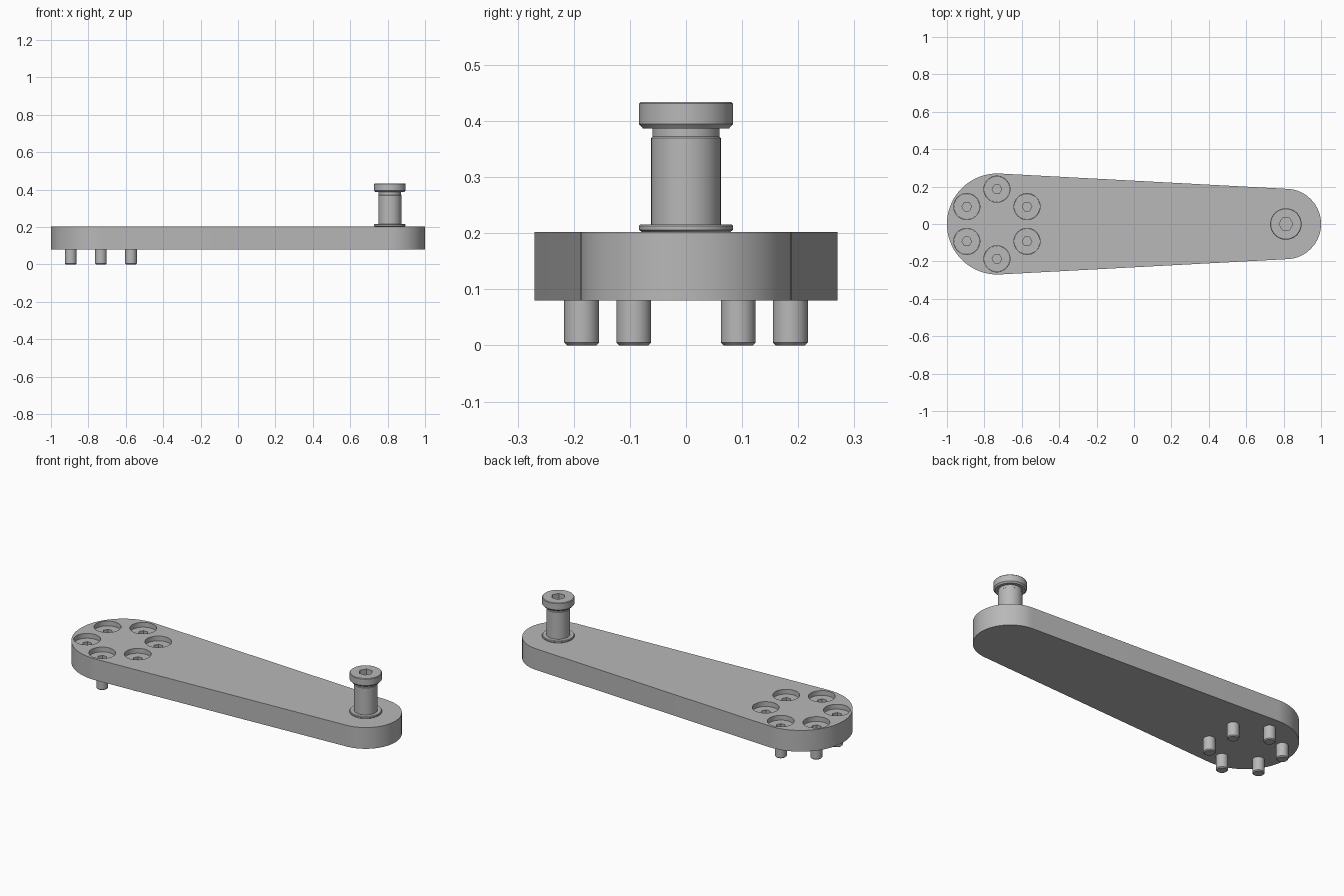
import bpy, bmesh, math
from mathutils import Vector

cube = bpy.data.objects.get("Cube")
if cube:
    bpy.data.objects.remove(cube, do_unlink=True)

steel = bpy.data.materials.new("grey_steel")
steel.use_nodes = True
GREY = (0.48, 0.48, 0.48, 1)
steel.diffuse_color = GREY
steel.node_tree.nodes["Principled BSDF"].inputs["Base Color"].default_value = GREY

HUB_X, HUB_R = -0.73, 0.27
TIP_X, TIP_R = 0.812, 0.188
BOTTOM, TOP = 0.08, 0.202
BOLT_RING, POCKET_R, POCKET_FLOOR = 0.186, 0.07, 0.175


def finish(name, bm):
    bmesh.ops.recalc_face_normals(bm, faces=bm.faces)
    mesh = bpy.data.meshes.new(name)
    bm.to_mesh(mesh)
    bm.free()
    mesh.materials.append(steel)
    ob = bpy.data.objects.new(name, mesh)
    bpy.context.collection.objects.link(ob)
    return ob


def prism(name, outline, z0, z1):
    bm = bmesh.new()
    face = bm.faces.new([bm.verts.new((x, y, z0)) for x, y in outline])
    top = bmesh.ops.extrude_face_region(bm, geom=[face])["geom"]
    bmesh.ops.translate(bm, vec=(0, 0, z1 - z0),
                        verts=[v for v in top if isinstance(v, bmesh.types.BMVert)])
    return finish(name, bm)


def arc(cx, cy, r, start, end, steps):
    return [(cx + r * math.cos(start + (end - start) * i / steps),
             cy + r * math.sin(start + (end - start) * i / steps)) for i in range(steps + 1)]


def ring(cx, cy, r, sides):
    return arc(cx, cy, r, 0, math.tau, sides)[:-1]


def lathe(name, profile, cx, cy, sides=48):
    """Closed solid of revolution from (radius, height) points, bottom to top."""
    bm = bmesh.new()
    loops = [[bm.verts.new((x, y, z)) for x, y in ring(cx, cy, r, sides)] for r, z in profile]
    for a, b in zip(loops, loops[1:]):
        for i in range(sides):
            j = (i + 1) % sides
            bm.faces.new((a[i], a[j], b[j], b[i]))
    bm.faces.new(loops[0])
    bm.faces.new(loops[-1])
    return finish(name, bm)


def cut(ob, cutter):
    mod = ob.modifiers.new("cut", 'BOOLEAN')
    mod.operation, mod.solver, mod.object = 'DIFFERENCE', 'EXACT', cutter
    bpy.context.view_layer.objects.active = ob
    bpy.ops.object.modifier_apply(modifier=mod.name)
    bpy.data.objects.remove(cutter, do_unlink=True)


def smooth(ob):
    bpy.ops.object.select_all(action='DESELECT')
    ob.select_set(True)
    bpy.context.view_layer.objects.active = ob
    bpy.ops.object.shade_smooth_by_angle(angle=math.radians(25))


# Tapered arm: two round ends joined by tangent sides
tangent = math.acos((HUB_R - TIP_R) / (TIP_X - HUB_X))
outline = (arc(TIP_X, 0, TIP_R, -tangent, tangent, 48)
           + arc(HUB_X, 0, HUB_R, tangent, math.tau - tangent, 64))
arm = prism("arm", outline, BOTTOM, TOP)

# Six recessed socket bolts around the hub
bolts = []
for k in range(6):
    a = math.radians(30 + 60 * k)
    x, y = HUB_X - 0.003 + BOLT_RING * math.cos(a), BOLT_RING * math.sin(a)
    cut(arm, prism("pocket_cutter", ring(x, y, POCKET_R, 48), POCKET_FLOOR - 0.02, TOP + 0.05))
    head_r = POCKET_R - 0.001
    bolt = lathe(f"bolt_{k + 1}", [(0.026, 0), (0.031, 0.005), (0.031, 0.15), (head_r, 0.15),
                                   (head_r, POCKET_FLOOR)], x, y)
    cut(bolt, prism("socket_cutter", ring(x, y, 0.026, 6), POCKET_FLOOR - 0.02, TOP))
    bolts.append(bolt)

# Handle pin: base flange, shaft and chamfered head
pin = lathe("handle_pin", [(0.078, TOP - 0.01), (0.078, TOP), (0.084, 0.206), (0.084, 0.213),
                           (0.081, 0.216), (0.062, 0.216), (0.062, 0.37), (0.06, 0.372),
                           (0.06, 0.387), (0.077, 0.387), (0.084, 0.395), (0.084, 0.431),
                           (0.081, 0.434)], TIP_X, 0, 64)
cut(pin, prism("socket_cutter", ring(TIP_X, 0, 0.037, 6), 0.395, 0.5))

for ob in [arm, pin] + bolts:
    smooth(ob)
